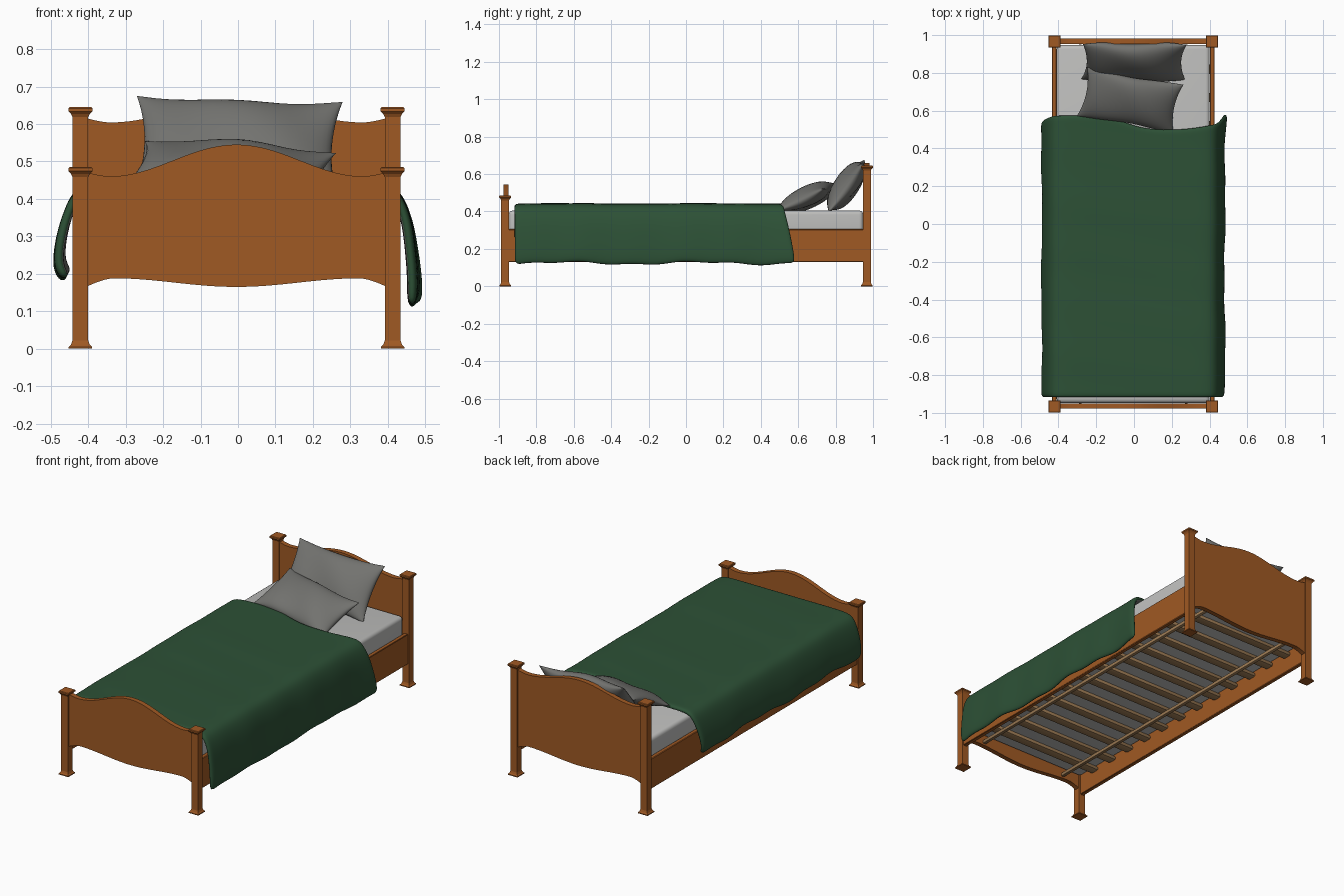
import bpy, bmesh, math
from math import sin, cos, pi, radians

if "Cube" in bpy.data.objects:
    bpy.data.objects.remove(bpy.data.objects["Cube"])

CX = -0.004      # the frame sits slightly left of centre


def material(name, rgb):
    m = bpy.data.materials.new(name)
    m.diffuse_color = (*rgb, 1)
    m.use_nodes = True
    m.node_tree.nodes["Principled BSDF"].inputs["Base Color"].default_value = m.diffuse_color
    return m


WOOD = material("orange wood", (0.35, 0.10, 0.017))
SLAT = material("pale wood", (0.34, 0.20, 0.09))
SHEET = material("mattress white", (0.52, 0.52, 0.51))
GREY = material("pillow grey", (0.17, 0.17, 0.16))
GREEN = material("blanket green", (0.026, 0.082, 0.037))


def finish(name, bm, mats, smooth=None):
    me = bpy.data.meshes.new(name)
    bm.to_mesh(me)
    bm.free()
    ob = bpy.data.objects.new(name, me)
    bpy.context.collection.objects.link(ob)
    for m in mats:
        me.materials.append(m)
    if smooth:
        bpy.ops.object.select_all(action='DESELECT')
        ob.select_set(True)
        bpy.context.view_layer.objects.active = ob
        bpy.ops.object.shade_smooth_by_angle(angle=radians(smooth))
    return ob


def box(name, centre, size, mat, bevel=0.0, segments=2):
    bm = bmesh.new()
    bmesh.ops.create_cube(bm, size=1)
    for v in bm.verts:
        v.co = [c + s * p for c, s, p in zip(centre, size, v.co)]
    if bevel:
        bmesh.ops.bevel(bm, geom=bm.edges[:], offset=bevel, segments=segments,
                        profile=0.5, affect='EDGES')
    return finish(name, bm, [mat], 40)


# Square post with flared foot and moulded cap
def post(name, x, y, top):
    rings = [(0.031, 0), (0.031, 0.005), (0.025, 0.011), (0.021, 0.022),
             (0.021, top - 0.026), (0.025, top - 0.018), (0.032, top - 0.011),
             (0.032, top - 0.003), (0.029, top)]
    bm = bmesh.new()
    loops = [[bm.verts.new((x + a * h, y + b * h, z))
              for a, b in ((-1, -1), (1, -1), (1, 1), (-1, 1))] for h, z in rings]
    for lo, hi in zip(loops, loops[1:]):
        for k in range(4):
            bm.faces.new((lo[k], lo[(k + 1) % 4], hi[(k + 1) % 4], hi[k]))
    bm.faces.new(loops[0][::-1])
    bm.faces.new(loops[-1])
    finish(name, bm, [WOOD])


# Board with a wavy top and bottom edge
def board(name, y, peak, dip):
    def wave(a, mid, low, knee, end):
        if a < knee:
            return low + (mid - low) * (0.5 + 0.5 * cos(pi * a / knee))
        return low + (end - low) * ((a - knee) / (0.402 - knee)) ** 1.5
    bm = bmesh.new()
    n = 48
    cols = []
    for i in range(n + 1):
        x = -0.402 + 0.804 * i / n
        a = abs(x)
        zt = wave(a, peak, dip, 0.34, dip + 0.012)
        zb = wave(a, 0.165, 0.188, 0.33, 0.165)
        cols.append([bm.verts.new((CX + x, y + d, z))
                     for d, z in ((-0.014, zb), (-0.014, zt), (0.014, zt), (0.014, zb))])
    for p, q in zip(cols, cols[1:]):
        for k in range(4):
            bm.faces.new((p[k], q[k], q[(k + 1) % 4], p[(k + 1) % 4]))
    bm.faces.new(cols[0])
    bm.faces.new(cols[-1][::-1])
    bmesh.ops.recalc_face_normals(bm, faces=bm.faces)
    finish(name, bm, [WOOD], 30)


for side, s in (("left", -1), ("right", 1)):
    post("foot_post_" + side, CX + s * 0.417, -0.967, 0.485)
    post("head_post_" + side, CX + s * 0.417, 0.967, 0.645)
    box("side_rail_" + side, (CX + s * 0.419, 0, 0.2175), (0.024, 1.91, 0.175), WOOD, 0.003, 1)
    box("slat_bearer_" + side, (CX + s * 0.28, 0, 0.205), (0.022, 1.90, 0.022), SLAT, 0.007)
board("footboard", -0.963, 0.545, 0.460)
board("headboard", 0.967, 0.660, 0.604)

# Bed slats
for i in range(12):
    box(f"slat_{i + 1}", (CX, -0.82 + i * 0.149, 0.226), (0.815, 0.055, 0.024), SLAT, 0.009)

# Mattress
box("mattress", (CX, 0, 0.321), (0.81, 1.895, 0.168), SHEET, 0.022, 4)


# Pillow: two puffed grids joined at the seam, corners drawn out
def pillow(name, centre, rot, w, h, t):
    bm = bmesh.new()
    n = 24
    for sgn in (1, -1):
        rows = []
        for j in range(n + 1):
            row = []
            for i in range(n + 1):
                u, v = sin(pi / 2 * (2 * i / n - 1)), sin(pi / 2 * (2 * j / n - 1))
                puff = ((1 - u * u) * (1 - v * v)) ** 0.5
                x = u * w / 2 * (1 - 0.09 * (1 - v * v) * u * u)
                y = v * h / 2 * (1 - 0.10 * (1 - u * u) * v * v)
                z = sgn * t / 2 * puff + 0.006 * sin(5 * u + 2 * v)
                row.append(bm.verts.new((x, y, z)))
            rows.append(row)
        for a, b in zip(rows, rows[1:]):
            for i in range(n):
                f = (a[i], a[i + 1], b[i + 1], b[i])
                bm.faces.new(f if sgn > 0 else f[::-1])
    bmesh.ops.remove_doubles(bm, verts=bm.verts, dist=1e-5)
    ob = finish(name, bm, [GREY], 80)
    ob.location = centre
    ob.rotation_euler = [radians(r) for r in rot]


pillow("back_pillow", (0.0, 0.858, 0.537), (54, 2, 0), 0.55, 0.32, 0.13)
pillow("front_pillow", (-0.02, 0.655, 0.478), (24, 4, -10), 0.52, 0.29, 0.115)

# Blanket: cross-section (x, z, y of the head end) swept along the bed
section = [(-.468, .185, .53), (-.493, .22, .54), (-.487, .29, .55), (-.472, .35, .56),
           (-.45, .405, .57), (-.42, .435, .575), (-.36, .443, .575), (-.2, .443, .58),
           (-.1, .443, .56), (0, .443, .52), (.1, .443, .50), (.25, .443, .50),
           (.36, .443, .515), (.415, .435, .525), (.445, .40, .53), (.465, .34, .545),
           (.474, .27, .56), (.482, .19, .575), (.48, .12, .585)]
bm = bmesh.new()
N = 36
grid = []
for x, z, head in section:
    col = []
    hang = max(0, (0.44 - z) / 0.3)
    for j in range(N + 1):
        f = j / N
        y = -0.918 + f * (head + 0.918)
        wob = sin(9 * y + 1) + 0.6 * sin(23 * y + 4 * x)
        flare = 0.014 * hang * f ** 10 * (1 if x > 0 else 0)
        col.append(bm.verts.new((x + flare + 0.004 * hang * wob, y,
                                 z + 0.006 * hang * wob + 0.0012 * wob)))
    grid.append(col)
for a, b in zip(grid, grid[1:]):
    for j in range(N):
        bm.faces.new((a[j], b[j], b[j + 1], a[j + 1]))
blanket = finish("blanket", bm, [GREEN, GREY], 80)
sol = blanket.modifiers.new("thickness", 'SOLIDIFY')
sol.thickness = 0.026
sol.offset = -1
sol.material_offset = 1
sub = blanket.modifiers.new("soften", 'SUBSURF')
sub.levels = sub.render_levels = 2
